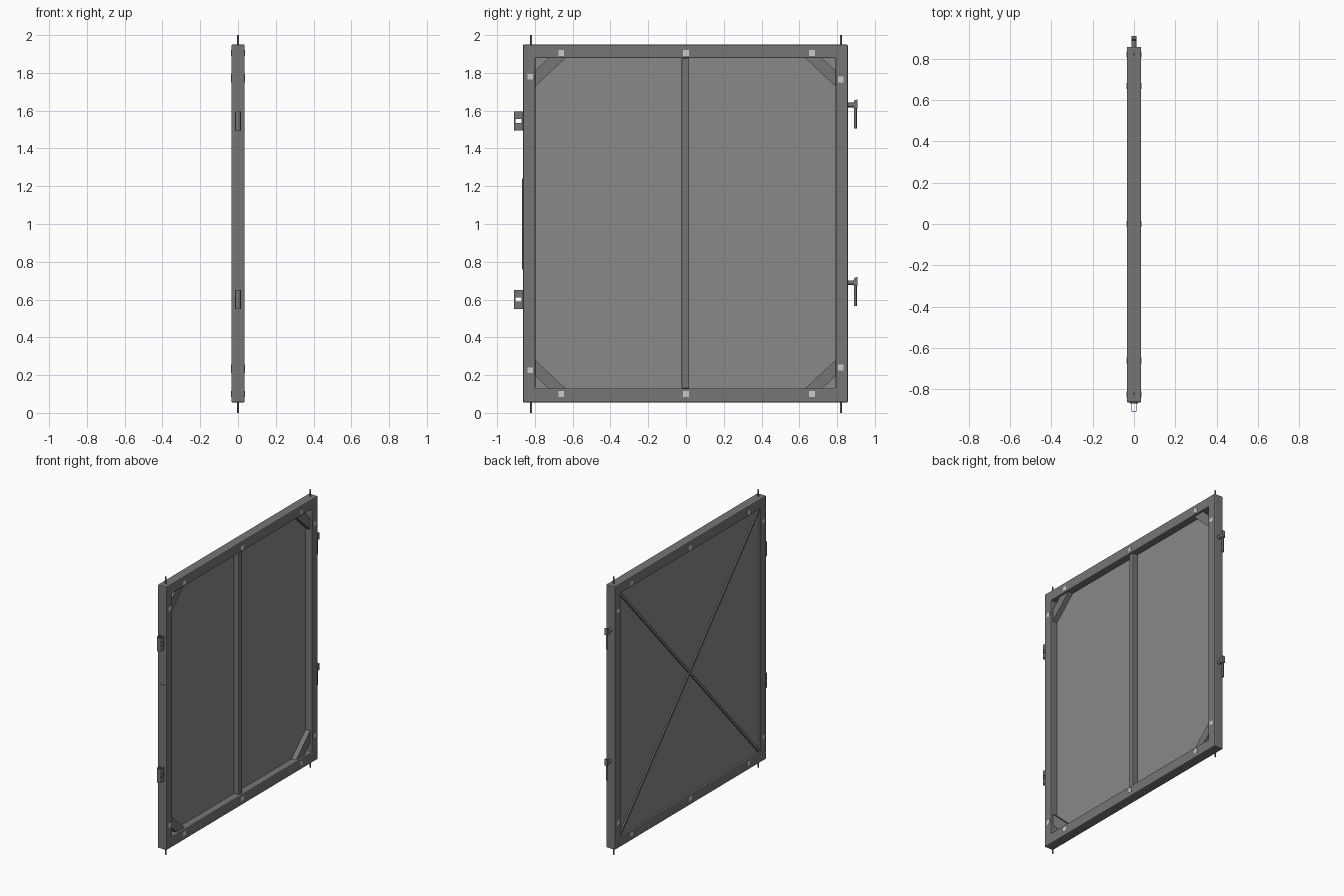
import bpy, bmesh, math
from mathutils import Vector

if "Cube" in bpy.data.objects:
    bpy.data.objects.remove(bpy.data.objects["Cube"])

Y0, Y1, Z0, Z1 = -0.863, 0.857, 0.055, 1.95      # outer frame
A0, A1, B0, B1 = -0.798, 0.792, 0.13, 1.878      # opening


def grey(name, v):
    m = bpy.data.materials.new(name)
    m.diffuse_color = (v, v, v, 1)
    m.use_nodes = True
    m.node_tree.nodes["Principled BSDF"].inputs["Base Color"].default_value = m.diffuse_color
    return m


light = grey("light_grey", 0.65)
mid = grey("sheet_grey", 0.25)
dark = grey("frame_grey", 0.18)


def finish(name, bm, bevel=0, smooth=False, mat=dark):
    bmesh.ops.recalc_face_normals(bm, faces=bm.faces)
    me = bpy.data.meshes.new(name)
    bm.to_mesh(me)
    bm.free()
    me.materials.append(mat)
    ob = bpy.data.objects.new(name, me)
    bpy.context.collection.objects.link(ob)
    if bevel:
        m = ob.modifiers.new("bevel", 'BEVEL')
        m.width, m.segments = bevel, 2
    if smooth:
        bpy.context.view_layer.objects.active = ob
        ob.select_set(True)
        bpy.ops.object.shade_smooth_by_angle()
        ob.select_set(False)
    return ob


def prism(name, pts, lo, hi, axis='x', bevel=0, mat=dark):
    """Extrude an outline: (y, z) along x, or (x, y) along z."""
    bm = bmesh.new()
    put = (lambda p, d: (d, p[0], p[1])) if axis == 'x' else (lambda p, d: (p[0], p[1], d))
    f = bm.faces.new([bm.verts.new(put(p, lo)) for p in pts])
    ext = bmesh.ops.extrude_face_region(bm, geom=[f])
    shift = Vector((hi - lo, 0, 0)) if axis == 'x' else Vector((0, 0, hi - lo))
    bmesh.ops.translate(bm, vec=shift,
                        verts=[v for v in ext['geom'] if isinstance(v, bmesh.types.BMVert)])
    return finish(name, bm, bevel, mat=mat)


def box(name, x, y, z, bevel=0, mat=dark):
    return prism(name, [(y[0], z[0]), (y[1], z[0]), (y[1], z[1]), (y[0], z[1])],
                 x[0], x[1], bevel=bevel, mat=mat)


def rod(name, p, q, r):
    p, q = Vector(p), Vector(q)
    bm = bmesh.new()
    bmesh.ops.create_cone(bm, cap_ends=True, segments=16, radius1=r, radius2=r, depth=(q - p).length)
    bmesh.ops.rotate(bm, verts=bm.verts, matrix=(q - p).to_track_quat('Z', 'Y').to_matrix())
    bmesh.ops.translate(bm, verts=bm.verts, vec=(p + q) / 2)
    return finish(name, bm, smooth=True)


# Rectangular tube frame, built as one mitred ring
bm = bmesh.new()
rings = []
for y0, y1, z0, z1 in ((Y0, Y1, Z0, Z1), (A0, A1, B0, B1)):
    for x in (-0.035, 0.035):
        rings.append([bm.verts.new((x, y, z)) for y, z in ((y0, z0), (y1, z0), (y1, z1), (y0, z1))])
for a, b in ((0, 1), (1, 3), (3, 2), (2, 0)):
    for i in range(4):
        j = (i + 1) % 4
        bm.faces.new((rings[a][i], rings[a][j], rings[b][j], rings[b][i]))
frame = finish("frame", bm)
mod = frame.modifiers.new("bevel", 'BEVEL')
mod.width, mod.segments, mod.limit_method = 0.006, 2, 'ANGLE'

# Infill sheet in an upper and a lower half, and the centre post
box("upper_sheet", (-0.021, -0.016), (A0, A1), (1.0, B1), mat=mid)
box("lower_sheet", (-0.021, -0.016), (A0, A1), (B0, 1.0), mat=mid)
box("centre_post", (-0.016, 0.022), (-0.023, 0.017), (B0, B1), 0.003)

# Crossed braces on the back of the sheet
for a, b in (((A0, B0), (A1, B1)), ((A0, B1), (A1, B0))):
    a, b = Vector(a), Vector(b)
    d = (b - a).normalized()
    n = Vector((-d.y, d.x)) * 0.009
    a, b = a + d * 0.012, b - d * 0.012
    prism("cross_brace", [a + n, b + n, b - n, a - n], -0.031, -0.021)

# Diagonal corner gussets
for cy, sy in ((A0, 1), (A1, -1)):
    for cz, sz in ((B0, 1), (B1, -1)):
        prism("corner_gusset", [(cy + sy * 0.16, cz), (cy + sy * 0.07, cz),
                                (cy, cz + sz * 0.065), (cy, cz + sz * 0.15)], -0.016, 0.02)

# Small square plates on both faces of the frame
spots = [(y, z) for y in (-0.66, 0, 0.667) for z in (0.1, 1.905)]
spots += [(-0.825, 0.225), (-0.825, 1.78), (0.82, 0.24), (0.82, 1.765)]
for s in (-1, 1):
    for y, z in spots:
        box("square_plate", (s * 0.035 - 0.001, s * 0.035 + 0.001),
            (y - 0.015, y + 0.015), (z - 0.015, z + 0.015), mat=light)

# Pivot pins
for y in (-0.82, 0.82):
    rod("top_pin", (0, y, 1.94), (0, y, 2.0), 0.005)
    rod("bottom_pin", (0, y, 0.0), (0, y, 0.065), 0.005)

# Edge strip on the catch side
box("edge_strip", (-0.02, 0.02), (Y0 - 0.004, Y0), (0.76, 1.24))


# U-shaped catches with a slot through the cheeks
def u_outline(r, start):
    arc = [(r * math.cos(t), -0.897 - (r - 0.002) * math.sin(t))
           for t in [math.pi * i / 10 for i in range(11)]]
    return [(r, start)] + arc + [(-r, start)]


for zc in (0.60, 1.545):
    outline = u_outline(0.015, Y0) + u_outline(0.012, Y0)[::-1]
    catch = prism("catch", outline, zc - 0.05, zc + 0.05, axis='z')
    cutter = box("catch_slot_cutter", (-0.05, 0.05), (-0.902, -0.872), (zc - 0.011, zc + 0.011))
    cutter.hide_render = True
    cutter.hide_viewport = True
    cutter.display_type = 'WIRE'
    m = catch.modifiers.new("slot", 'BOOLEAN')
    m.operation, m.object, m.solver = 'DIFFERENCE', cutter, 'EXACT'

# Latches with hanging handles
for zc in (0.69, 1.63):
    rod("latch_neck", (0, Y1 - 0.01, zc), (0, 0.892, zc), 0.012)
    prism("latch_head", [(0.885, zc + 0.005), (0.892, zc + 0.025), (0.909, zc + 0.03),
                         (0.909, zc - 0.02), (0.885, zc - 0.015)], -0.012, 0.012, bevel=0.002)
    rod("latch_handle", (0, 0.897, zc - 0.01), (0, 0.897, zc - 0.125), 0.007)
